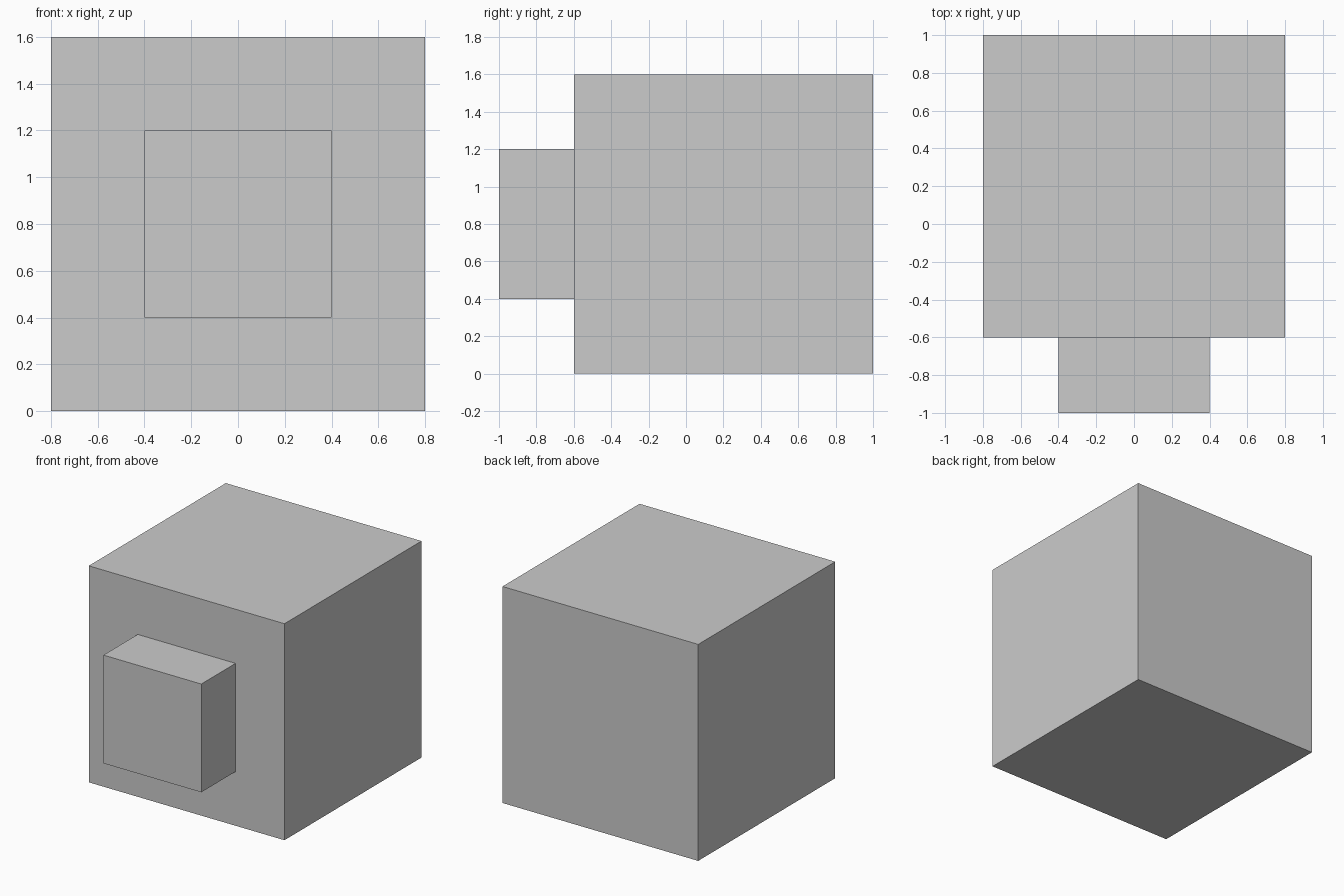
import bpy

if "Cube" in bpy.data.objects:
    bpy.data.objects.remove(bpy.data.objects["Cube"])


def box(name, low, high):
    """Add a box spanning two opposite corners."""
    centre = [(a + b) / 2 for a, b in zip(low, high)]
    bpy.ops.mesh.primitive_cube_add(size=1, location=centre)
    obj = bpy.context.object
    obj.name = name
    obj.scale = [b - a for a, b in zip(low, high)]
    bpy.ops.object.transform_apply(location=False, rotation=False, scale=True)
    return obj


# Large cube body
box("body", (-0.8, -0.6, 0.0), (0.8, 1.0, 1.6))

# Block sticking out of the middle of the front face
box("front_block", (-0.4, -1.0, 0.4), (0.4, -0.6, 1.2))
